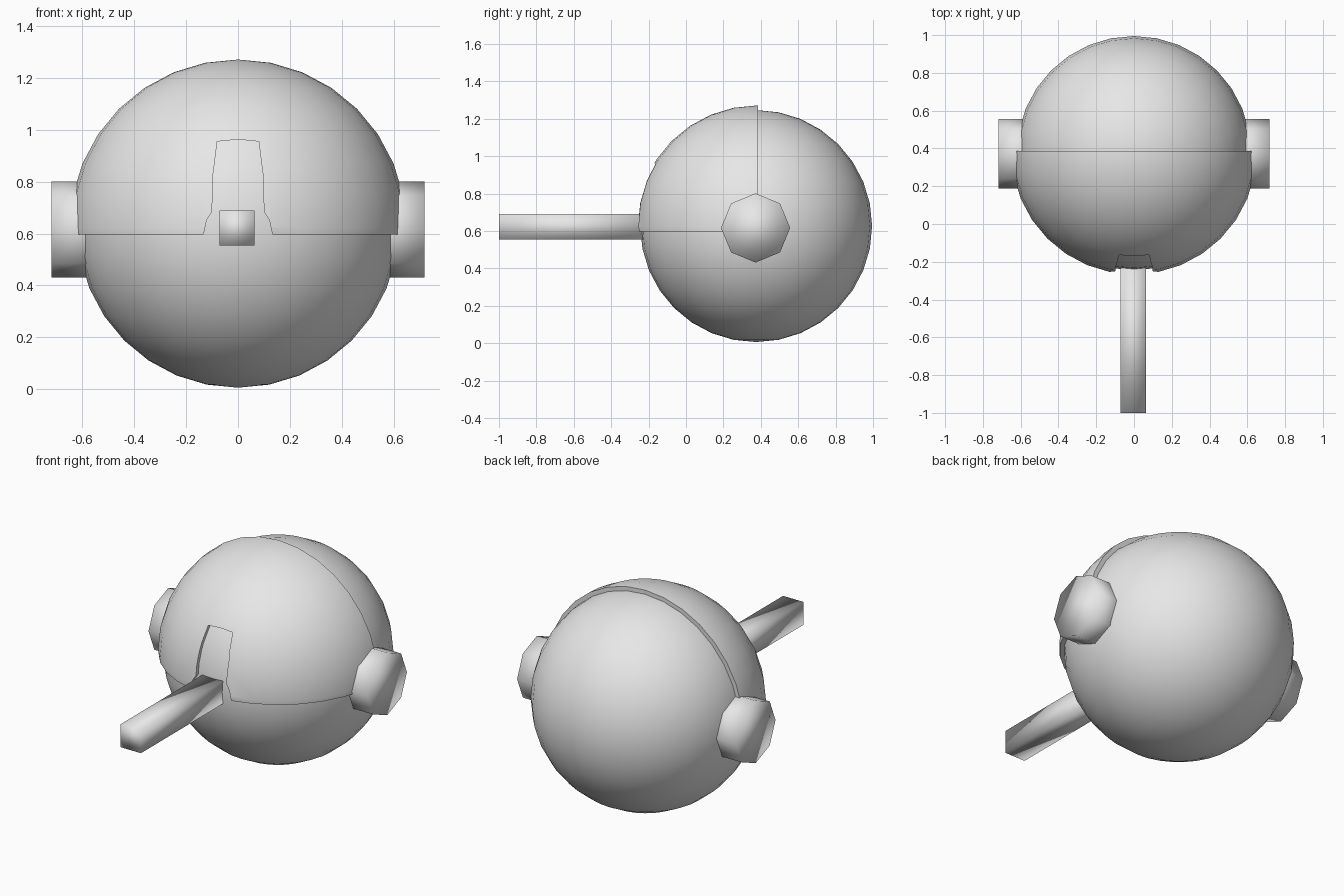
import bpy, bmesh, math
from mathutils import Matrix, Vector

if "Cube" in bpy.data.objects:
    bpy.data.objects.remove(bpy.data.objects["Cube"])

grey = bpy.data.materials.new("plain_grey")
grey.diffuse_color = (0.8, 0.8, 0.8, 1)
grey.use_nodes = True
grey.node_tree.nodes["Principled BSDF"].inputs["Base Color"].default_value = grey.diffuse_color


def add(name, bm, smooth=True):
    bmesh.ops.recalc_face_normals(bm, faces=bm.faces)
    me = bpy.data.meshes.new(name)
    for f in bm.faces:
        f.smooth = smooth
    bm.to_mesh(me)
    bm.free()
    ob = bpy.data.objects.new(name, me)
    me.materials.append(grey)
    bpy.context.collection.objects.link(ob)
    return ob


def ball(radius, centre):
    bm = bmesh.new()
    bmesh.ops.create_uvsphere(bm, u_segments=32, v_segments=16, radius=radius,
                              matrix=Matrix.Translation(centre))
    return bm


# round body
add("body_sphere", ball(0.62, (0, 0.375, 0.626)))

# front upper shell: quarter of a slightly larger ball
bm = ball(0.649, (0, 0.382, 0.622))
for co, no in (((0, 0.386, 0), (0, 1, 0)), ((0, 0, 0.597), (0, 0, -1))):
    bmesh.ops.bisect_plane(bm, geom=bm.verts[:] + bm.edges[:] + bm.faces[:],
                           plane_co=co, plane_no=no, clear_outer=True)
shell = add("front_shell", bm)

# slot cutter, a mirrored outline pushed through the front of the shell
half = [(0.135, 0.5), (0.132, 0.6), (0.12, 0.655), (0.1, 0.685),
        (0.097, 0.82), (0.08, 0.955)]
outline = half + [(0, 0.963)] + [(-x, z) for x, z in reversed(half)]
bm = bmesh.new()
face = bm.faces.new([bm.verts.new((x, -0.6, z)) for x, z in outline])
ext = bmesh.ops.extrude_face_region(bm, geom=[face])["geom"]
bmesh.ops.translate(bm, vec=Vector((0, 0.8, 0)),
                    verts=[v for v in ext if isinstance(v, bmesh.types.BMVert)])
cutter = add("slot_cutter", bm, False)
cutter.hide_render = True

bpy.context.view_layer.objects.active = shell
shell.select_set(True)
solid = shell.modifiers.new("thickness", "SOLIDIFY")
solid.thickness = 0.027
solid.offset = -1
cut = shell.modifiers.new("slot", "BOOLEAN")
cut.object = cutter
cut.operation = "DIFFERENCE"
cut.solver = "EXACT"
for m in ("thickness", "slot"):
    bpy.ops.object.modifier_apply(modifier=m)
bpy.data.objects.remove(cutter)
bpy.ops.object.shade_smooth_by_angle(angle=math.radians(40))

# octagonal side hubs
for side, name in ((1, "right_hub"), (-1, "left_hub")):
    bm = bmesh.new()
    bmesh.ops.create_cone(
        bm, cap_ends=True, segments=8, radius1=0.185, radius2=0.185, depth=0.22,
        matrix=Matrix.Translation((side * 0.608, 0.372, 0.616))
        @ Matrix.Rotation(math.pi / 2, 4, "Y"))
    add(name, bm)

# square barrel, smooth shaded like the rest
bm = bmesh.new()
bmesh.ops.create_cube(bm, size=1, matrix=Matrix.Translation((-0.004, -0.605, 0.622))
                      @ Matrix.Diagonal((0.135, 0.79, 0.135, 1)))
add("barrel", bm)
